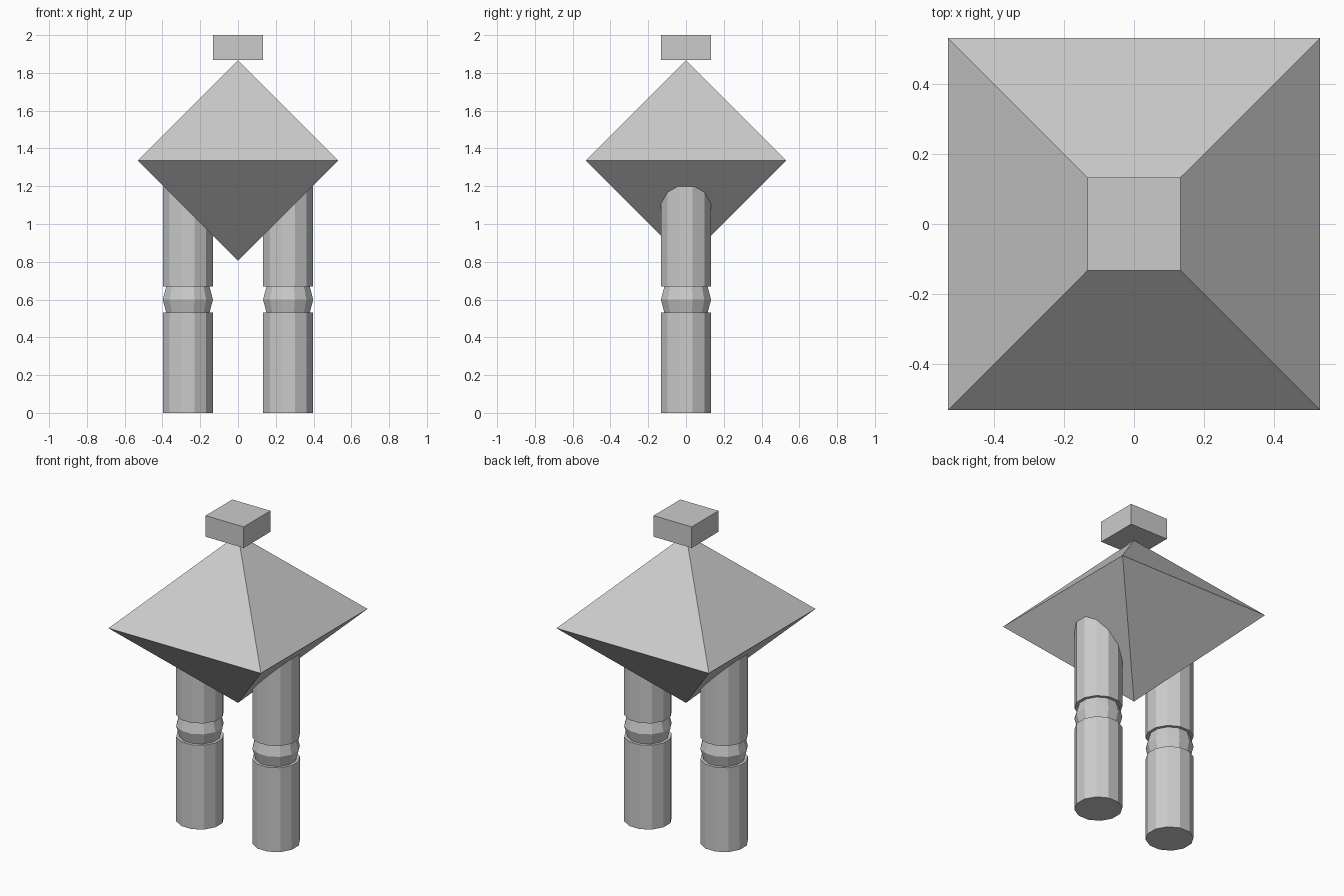
import bpy, bmesh, math
from mathutils import Matrix

if "Cube" in bpy.data.objects:
    bpy.data.objects.remove(bpy.data.objects["Cube"])

U = 0.1327               # half width of the head block and of a leg
R = U / math.cos(math.radians(15))   # corner radius of the 12-sided legs
LEG_X = 2 * U
LEG_H = 4 * U            # length of each leg half
KNEE_Z = LEG_H + R / 2
BODY_Z = 2 - U - 4 * U

grey = bpy.data.materials.new("light grey")
grey.diffuse_color = (0.6, 0.6, 0.6, 1)
grey.use_nodes = True
grey.node_tree.nodes["Principled BSDF"].inputs["Base Color"].default_value = grey.diffuse_color


def finish(name, bm, matrix):
    """Turn a bmesh into a flat-shaded named object."""
    bmesh.ops.transform(bm, matrix=matrix, verts=bm.verts)
    bmesh.ops.recalc_face_normals(bm, faces=bm.faces)
    mesh = bpy.data.meshes.new(name)
    bm.to_mesh(mesh)
    bm.free()
    mesh.materials.append(grey)
    obj = bpy.data.objects.new(name, mesh)
    bpy.context.collection.objects.link(obj)
    return obj


def leg_cylinder(name, x, z0):
    bm = bmesh.new()
    bmesh.ops.create_cone(bm, cap_ends=True, segments=12,
                          radius1=R, radius2=R, depth=LEG_H)
    # turn so that a flat side, not a corner, faces each axis
    angle = math.radians(15) - math.atan2(bm.verts[:][0].co.y, bm.verts[:][0].co.x)
    finish(name, bm, Matrix.Translation((x, 0, z0 + LEG_H / 2))
           @ Matrix.Rotation(angle, 4, 'Z'))


def knee_ball(name, x):
    bm = bmesh.new()
    bmesh.ops.create_uvsphere(bm, u_segments=12, v_segments=6, radius=R)
    finish(name, bm, Matrix.Translation((x, 0, KNEE_Z))
           @ Matrix.Rotation(math.radians(15), 4, 'Z'))


# Legs: lower half, ball knee, upper half
for side, x in (("left", -LEG_X), ("right", LEG_X)):
    leg_cylinder(side + "_lower_leg", x, 0)
    knee_ball(side + "_knee", x)
    leg_cylinder(side + "_upper_leg", x, LEG_H + R)

# Body: square double pyramid
bm = bmesh.new()
h = 4 * U
ring = [bm.verts.new((sx * h, sy * h, 0))
        for sx, sy in ((-1, -1), (1, -1), (1, 1), (-1, 1))]
for z in (h, -h):
    tip = bm.verts.new((0, 0, z))
    for i in range(4):
        bm.faces.new((ring[i], ring[(i + 1) % 4], tip))
finish("body", bm, Matrix.Translation((0, 0, BODY_Z)))

# Head: flat block balanced on the top tip
bm = bmesh.new()
bmesh.ops.create_cube(bm, size=1)
finish("head", bm, Matrix.Translation((0, 0, 2 - U / 2))
       @ Matrix.Diagonal((2 * U, 2 * U, U, 1)))
